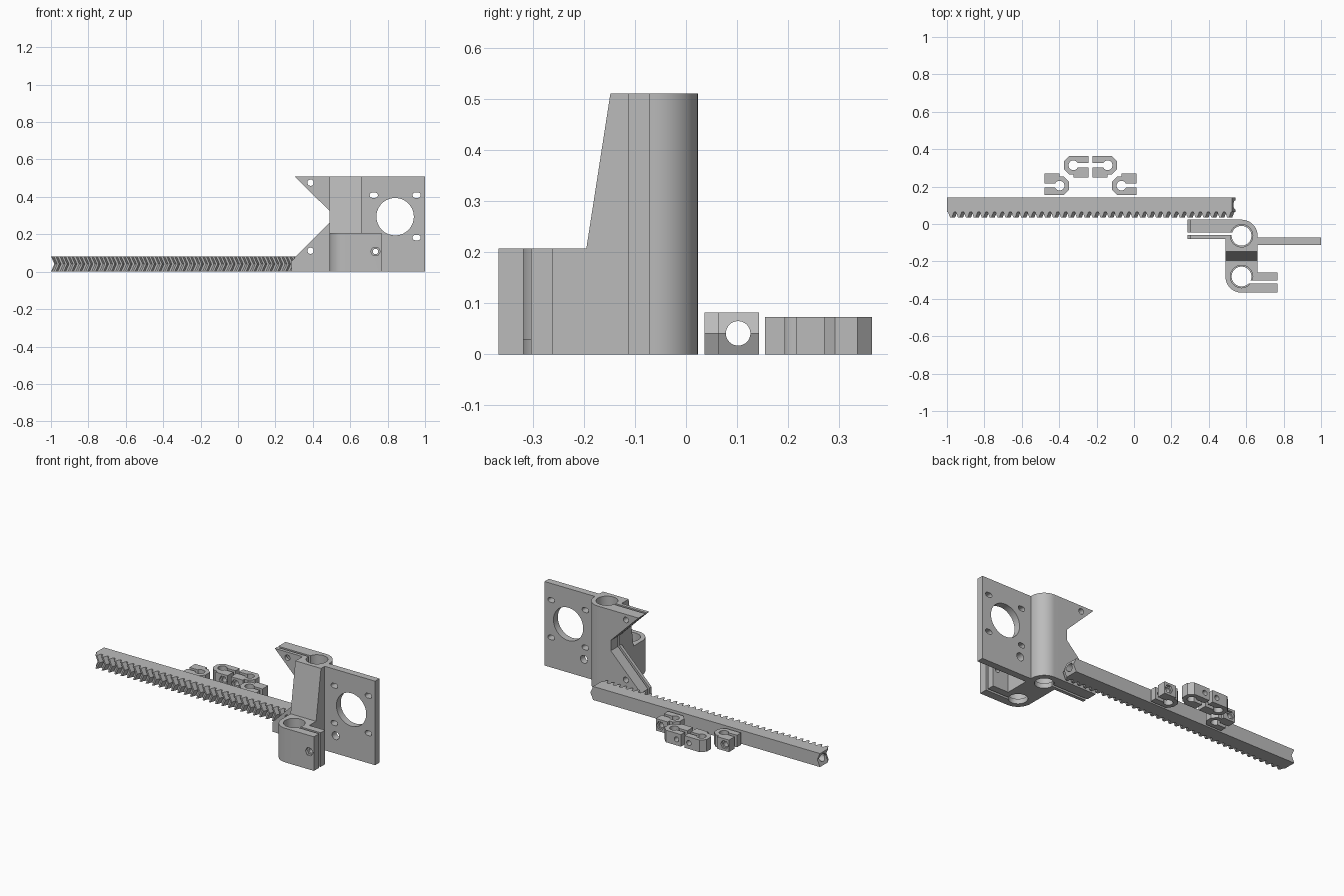
import bpy, bmesh, math
from mathutils import Matrix

if "Cube" in bpy.data.objects:
    bpy.data.objects.remove(bpy.data.objects["Cube"])

grey = bpy.data.materials.new("plain grey")
grey.diffuse_color = (0.5, 0.5, 0.5, 1)
grey.use_nodes = True
grey.node_tree.nodes["Principled BSDF"].inputs["Base Color"].default_value = grey.diffuse_color


def sweep(name, pts, rings, axis="Z"):
    """Stack copies of a 2D profile; rings are (level, shift along first axis)."""
    bm = bmesh.new()
    place = {"Z": lambda a, b, c: (a, b, c), "Y": lambda a, b, c: (a, c, b),
             "X": lambda a, b, c: (c, a, b)}[axis]
    loops = [[bm.verts.new(place(a + s, b, c)) for a, b in pts] for c, s in rings]
    n = len(pts)
    for lo, hi in zip(loops, loops[1:]):
        for i in range(n):
            j = (i + 1) % n
            bm.faces.new((lo[i], lo[j], hi[j], hi[i]))
    bm.faces.new(loops[0])
    bm.faces.new(loops[-1])
    bmesh.ops.recalc_face_normals(bm, faces=bm.faces)
    me = bpy.data.meshes.new(name)
    bm.to_mesh(me)
    bm.free()
    me.materials.append(grey)
    ob = bpy.data.objects.new(name, me)
    bpy.context.collection.objects.link(ob)
    return ob


def prism(name, pts, lo, hi, axis="Z"):
    return sweep(name, pts, [(lo, 0), (hi, 0)], axis)


def box(name, x0, x1, y0, y1, z0, z1):
    return prism(name, [(x0, y0), (x1, y0), (x1, y1), (x0, y1)], z0, z1)


def arc(cx, cy, r, a0, a1, n=16):
    return [(cx + r * math.cos(math.radians(a0 + (a1 - a0) * i / n)),
             cy + r * math.sin(math.radians(a0 + (a1 - a0) * i / n))) for i in range(n + 1)]


def circle(cx, cy, r, n=40):
    return arc(cx, cy, r, 0, 360 - 360 / n, n - 1)


def boolean(ob, others, op="DIFFERENCE"):
    bpy.context.view_layer.objects.active = ob
    for c in others:
        m = ob.modifiers.new("bool", "BOOLEAN")
        m.operation, m.solver, m.object = op, "EXACT", c
        bpy.ops.object.modifier_apply(modifier=m.name)
        bpy.data.objects.remove(c)


def drill(a, b, r, lo, hi, axis="Y", n=32):
    return prism("cutter", circle(a, b, r, n), lo, hi, axis)


# --- herringbone rack with a lengthwise bore
TEETH, X0, X1 = 36, -1.0, 0.524
pitch = (X1 - X0) / TEETH
profile = [(X1, 0.143), (X0, 0.143)]
for i in range(TEETH):
    x = X0 + i * pitch
    profile += [(x + pitch * f, y) for f, y in
                ((0.0, 0.063), (0.14, 0.063), (0.38, 0.036), (0.62, 0.036), (0.86, 0.063))]
profile.append((X1, 0.063))
rack = sweep("herringbone_rack", profile, [(0, 0), (0.041, 0.018), (0.082, 0)])
boolean(rack, [drill(0.102, 0.041, 0.024, -1.1, 0.7, "X")])

# --- carriage body: sloped tower joined to the low front clamp
CX, BACK, FRONT, R = 0.575, -0.063, -0.281, 0.086
L, RT, H, LOW = CX - R, CX + R, 0.51, 0.207
outline = ([(L, BACK + R)] + arc(CX, BACK, R, 90, 0) + [(RT, FRONT)]
           + arc(CX, FRONT, R, 270, 180))
body = prism("carriage_body", outline, 0, H)
boolean(body, [prism("cutter", [(-0.5, LOW), (-0.195, LOW), (-0.148, H), (-0.14, 0.6), (-0.5, 0.6)],
                     0.4, 0.8, "X")])

# back clamp wing with a V notch, front clamp jaws, motor plate
wing = prism("wing", [(0.287, 0), (0.53, 0), (0.53, H), (0.303, H), (L, 0.325), (L, 0.262),
                      (0.287, 0.058)], -0.08, BACK + R, "Y")
jaws = box("jaws", CX, 0.767, FRONT - R, -0.26, 0, LOW)
plate = box("plate", RT - 0.02, 1.0, -0.113, -0.071, 0, H)
slots = [prism("cutter", arc(x + 0.008, z, 0.014, -90, 90, 10) + arc(x - 0.008, z, 0.014, 90, 270, 10),
               -0.15, -0.03, "Y") for x in (0.726, 0.955) for z in (0.182, 0.409)]
boolean(plate, slots + [drill(0.84, 0.294, 0.1, -0.15, -0.03, "Y", 64),
                        drill(0.735, 0.108, 0.024, -0.15, -0.03)])
boolean(body, [wing, jaws, plate], "UNION")

# bearing bores with a bottom lip, clamp slits and screw holes
cuts = []
for cy in (BACK, FRONT):
    cuts += [drill(CX, cy, 0.053, -0.1, 0.1, "Z", 48), drill(CX, cy, 0.06, 0.03, 0.7, "Z", 48)]
cuts += [box("cutter", 0.2, CX - 0.01, -0.06, -0.046, -0.1, 0.7),
         box("cutter", CX + 0.01, 0.9, -0.318, -0.303, -0.1, 0.3),
         drill(0.388, 0.476, 0.017, -0.2, 0.1), drill(0.388, 0.112, 0.017, -0.2, 0.1),
         drill(0.735, 0.108, 0.014, -0.5, -0.2),
         drill(0.735, 0.108, 0.026, -0.5, -0.35, "Y", 6)]
boolean(body, cuts)

# --- four small slotted rod clips, mirrored in pairs
clip_profile = [(-0.08, -0.05), (0.022, -0.05), (0.05, -0.022), (0.05, 0.022), (0.022, 0.05),
                (0, 0.05), (0, 0.066), (-0.08, 0.066)]
MIRROR = -0.2325
parts = [rack, body]
for k, (cx, cy, turn) in enumerate([(-0.398, 0.205, 1), (-0.324, 0.314, -1)]):
    for side in (1, -1):
        clip = prism(f"rod_clip_{k}_{'left' if side > 0 else 'right'}", clip_profile, 0, 0.073)
        boolean(clip, [drill(0, 0, 0.026, -0.1, 0.2, "Z"),
                       box("cutter", -0.2, 0, -0.011, 0.011, -0.1, 0.2),
                       drill(-0.05, 0.0365, 0.015, -0.2, 0.2),
                       drill(-0.05, 0.0365, 0.026, 0.052, 0.2, "Y", 6)])
        x = cx if side > 0 else 2 * MIRROR - cx
        clip.data.transform(Matrix.Translation((x, cy, 0))
                            @ Matrix.Diagonal((turn * side, turn, 1, 1)))
        if side < 0:
            clip.data.flip_normals()
        parts.append(clip)

# crisp edges, smooth bores
for ob in parts:
    bpy.ops.object.select_all(action="DESELECT")
    ob.select_set(True)
    bpy.context.view_layer.objects.active = ob
    bpy.ops.object.shade_smooth_by_angle(angle=math.radians(25))
